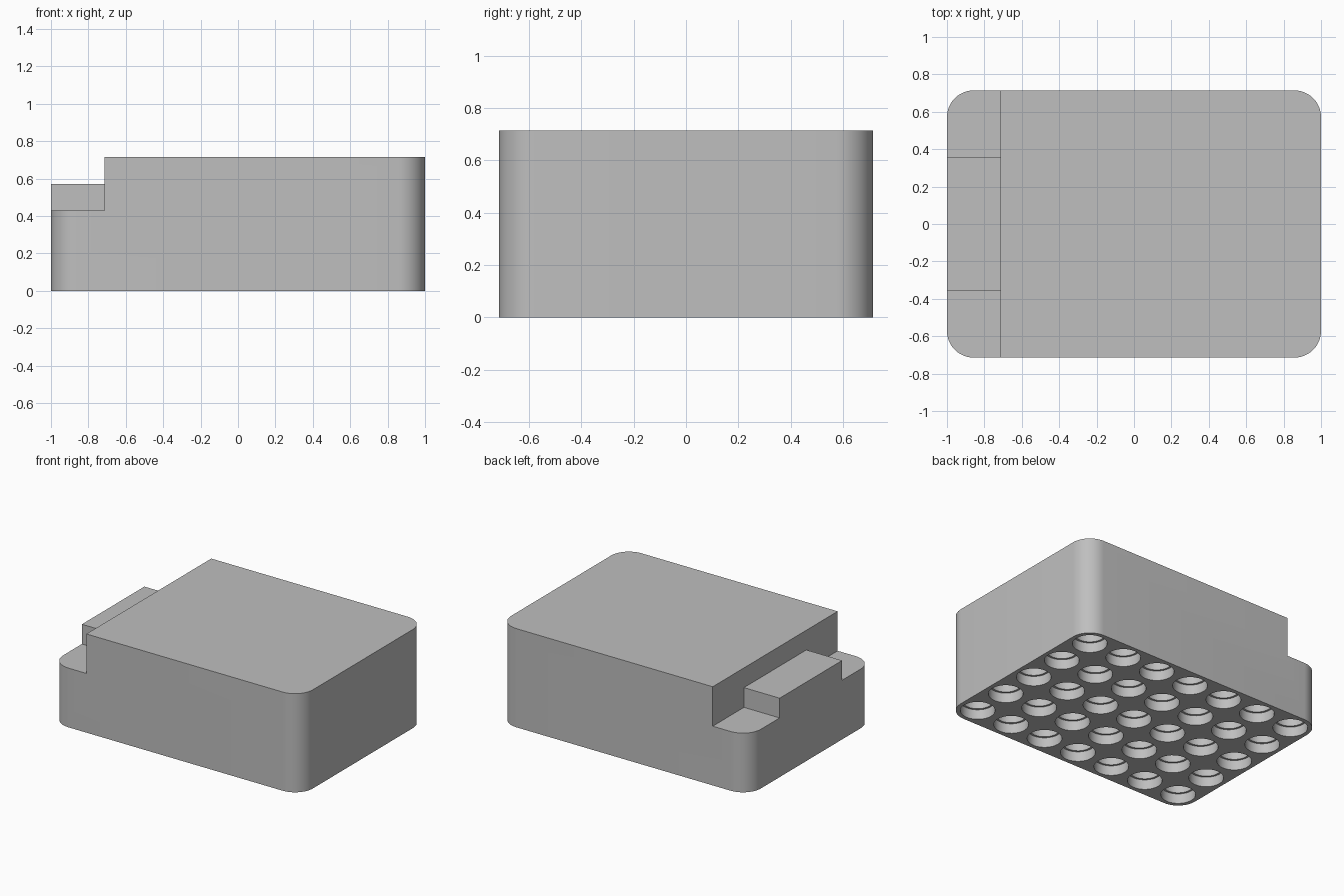
import bpy
import bmesh
import math
from mathutils import Matrix

old = bpy.data.objects.get("Cube")
if old:
    bpy.data.objects.remove(old, do_unlink=True)

U = 1 / 7                      # design unit: the block is 14 x 10 x 5 units
COLS, ROWS = 7, 5

grey = bpy.data.materials.new("plain grey")
grey.use_nodes = True
colour = (0.52, 0.52, 0.52, 1)
grey.diffuse_color = colour
grey.node_tree.nodes["Principled BSDF"].inputs["Base Color"].default_value = colour


def make_object(name, bm):
    bmesh.ops.recalc_face_normals(bm, faces=bm.faces)
    mesh = bpy.data.meshes.new(name)
    bm.to_mesh(mesh)
    bm.free()
    mesh.materials.append(grey)
    obj = bpy.data.objects.new(name, mesh)
    bpy.context.collection.objects.link(obj)
    return obj


def box(name, low, high):
    bm = bmesh.new()
    size = [h - l for l, h in zip(low, high)]
    mid = [(h + l) / 2 for l, h in zip(low, high)]
    bmesh.ops.create_cube(bm, size=1, matrix=Matrix.Translation(mid) @ Matrix.Diagonal((*size, 1)))
    return make_object(name, bm)


def activate(obj):
    bpy.ops.object.select_all(action="DESELECT")
    obj.select_set(True)
    bpy.context.view_layer.objects.active = obj


def cut(obj, cutter):
    cutter.hide_render = True
    mod = obj.modifiers.new("cut", "BOOLEAN")
    mod.operation = "DIFFERENCE"
    mod.solver = "EXACT"
    mod.object = cutter
    activate(obj)
    bpy.ops.object.modifier_apply(modifier=mod.name)
    bpy.data.objects.remove(cutter, do_unlink=True)


# Main block with rounded upright corners
bm = bmesh.new()
bmesh.ops.create_cube(bm, size=1, matrix=Matrix.Translation((0, 0, 2.5 * U))
                      @ Matrix.Diagonal((14 * U, 10 * U, 5 * U, 1)))
upright = [e for e in bm.edges if abs(e.verts[0].co.z - e.verts[1].co.z) > U]
bmesh.ops.bevel(bm, geom=upright, offset=U, segments=12, profile=0.5, affect="EDGES")
block = make_object("block", bm)

# Low step along the right end
cut(block, box("step_cutter", (-8 * U, -6 * U, 3 * U), (-5 * U, 6 * U, 6 * U)))

# Grid of stepped sockets in the underside
bm = bmesh.new()
profile = [(0.8 * U, -0.5 * U), (0.8 * U, 0.5 * U), (0.7 * U, 0.5 * U), (0.7 * U, 2.5 * U)]
SIDES = 32
for col in range(COLS):
    for row in range(ROWS):
        cx, cy = (2 * col - COLS + 1) * U, (2 * row - ROWS + 1) * U
        rings = []
        for r, z in profile:
            angles = [math.tau * i / SIDES for i in range(SIDES)]
            rings.append([bm.verts.new((cx + r * math.cos(a), cy + r * math.sin(a), z))
                          for a in angles])
        for low, high in zip(rings, rings[1:]):
            for i in range(SIDES):
                j = (i + 1) % SIDES
                bm.faces.new((low[i], low[j], high[j], high[i]))
        bm.faces.new(rings[0][::-1])
        bm.faces.new(rings[-1])
cut(block, make_object("socket_cutter", bm))

activate(block)
bpy.ops.object.shade_smooth_by_angle(angle=math.radians(30))

# Raised ledge in the middle of the step
box("step_ledge", (-7 * U, -2.5 * U, 3 * U), (-5 * U, 2.5 * U, 4 * U))
